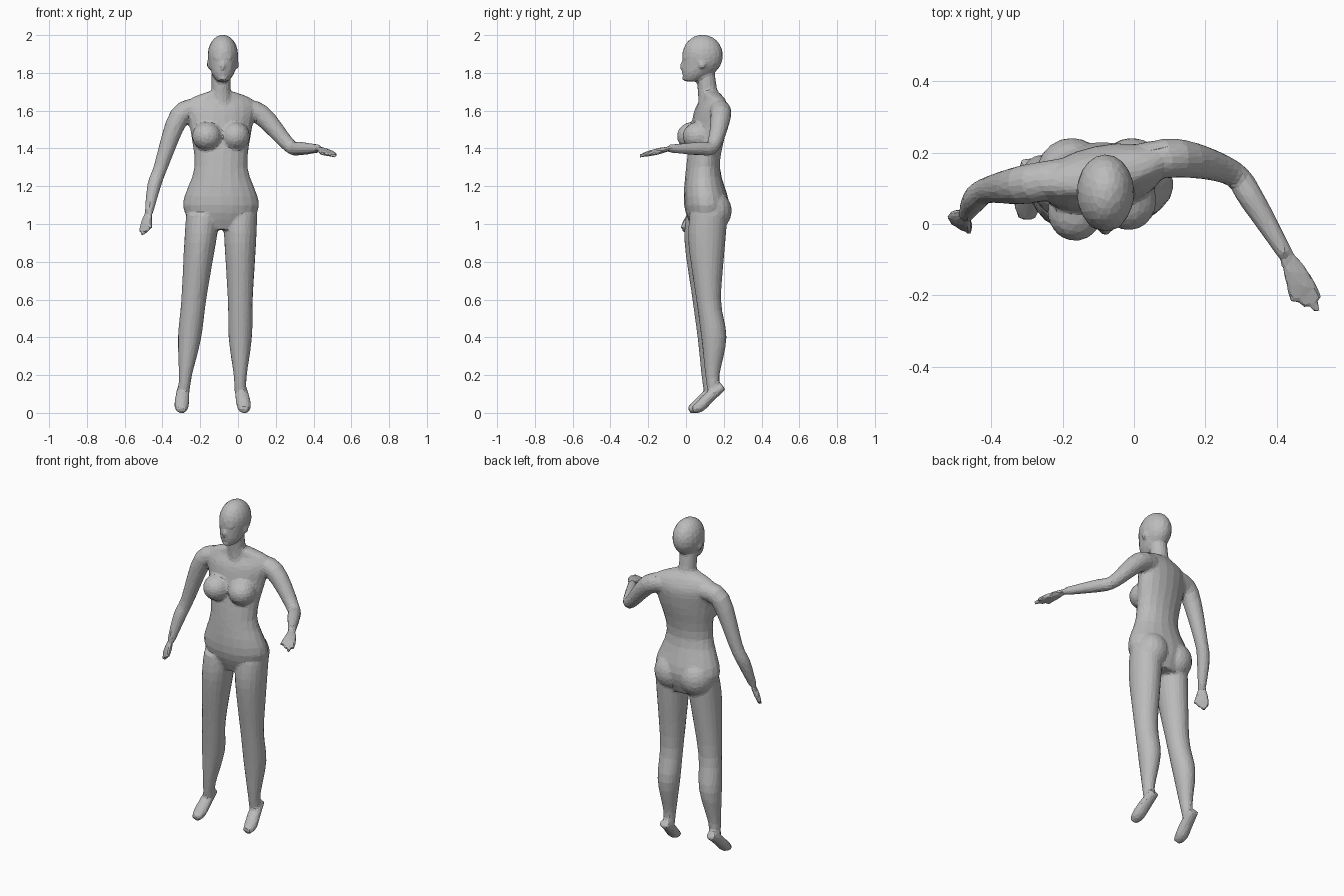
import bpy, bmesh, math
from mathutils import Vector, Matrix

default_cube = bpy.data.objects.get("Cube")
if default_cube:
    bpy.data.objects.remove(default_cube, do_unlink=True)

SIDES = 20
STEPS = 4
MIDDLE = -.09
body_bm = bmesh.new()


def flowing(keys):
    """Fill in rows between key rows along a smooth spline through them."""
    keys = [Vector(key) for key in keys]
    padded = [keys[0], *keys, keys[-1]]
    rows = []
    for before, start, end, after in zip(padded, padded[1:], padded[2:], padded[3:]):
        leave, arrive = (end - before) / 2, (after - start) / 2
        for step in range(STEPS):
            t = step / STEPS
            ease = t * t * (3 - 2 * t)
            rows.append(start.lerp(end, ease) + leave * t * (1 - t) ** 2 - arrive * t * t * (1 - t))
    return rows + [keys[-1]]


def loft(rings):
    """Skin a closed surface through rings given as (centre, side axis, depth axis)."""
    loops = []
    for centre, side, depth in rings:
        angles = [math.tau * i / SIDES for i in range(SIDES)]
        loops.append([body_bm.verts.new(centre + side * math.cos(angle) + depth * math.sin(angle))
                      for angle in angles])
    faces = [body_bm.faces.new(loops[0]), body_bm.faces.new(loops[-1])]
    for low, high in zip(loops, loops[1:]):
        for i in range(SIDES):
            j = (i + 1) % SIDES
            faces.append(body_bm.faces.new((low[i], low[j], high[j], high[i])))
    bmesh.ops.recalc_face_normals(body_bm, faces=faces)


def stack(keys, centre_x, turn):
    """Level rings from keys of (height, y, half width, half depth); x and turn follow the height."""
    rings = []
    for z, y, width, depth in flowing(keys):
        spin = Matrix.Rotation(turn(z), 3, 'Z')
        rings.append((Vector((centre_x(z), y, z)),
                      spin @ Vector((width, 0, 0)), spin @ Vector((0, depth, 0))))
    loft(rings)


def tube(keys, flat=1, across=(1, 0, 0)):
    """Rings square to a path of (x, y, z, radius); flat thins them, across is the wide axis."""
    rows = flowing(keys)
    path = [row.to_3d() for row in rows]
    rings = []
    for i, row in enumerate(rows):
        ahead, behind = path[min(i + 1, len(path) - 1)], path[max(i - 1, 0)]
        along = (ahead - behind).normalized()
        side = Vector(across)
        side = (side - along * side.dot(along)).normalized()
        rings.append((path[i], side * row.w, along.cross(side) * row.w * flat))
    loft(rings)


def ball(centre, size):
    bmesh.ops.create_uvsphere(body_bm, u_segments=SIDES, v_segments=SIDES, radius=1,
                              matrix=Matrix.LocRotScale(Vector(centre), None, Vector(size)))


def straight(height):
    return 0


def chest_turn(height):
    return .2 * min(max((height - 1.2) / .3, 0), 1)


# Torso, turning from the waist up to the shoulders
stack([
    (.97, .115, .13, .08),
    (1.1, .11, .203, .12),
    (1.3, .09, .141, .09),
    (1.5, .12, .166, .09),
    (1.6, .135, .187, .085),
    (1.66, .14, .17, .06),
    (1.7, .125, .07, .045),
], lambda height: MIDDLE, chest_turn)

# Bust and seat
for side in (-1, 1):
    ball((MIDDLE + side * .075, .05 + side * .015, 1.465), (.078, .083, .075))
    ball((MIDDLE + side * .085, .137, 1.07), (.1, .105, .11))

# Neck
tube([(MIDDLE, .13, 1.64, .07), (MIDDLE, .115, 1.7, .052), (MIDDLE, .1, 1.82, .05)])

# Skull and jaw
HEAD = -.08
ball((HEAD, .088, 1.892), (.081, .108, .11))
stack([
    (1.755, .03, .03, .036),
    (1.8, .06, .061, .08),
    (1.88, .085, .079, .104),
], lambda height: HEAD, straight)

# Nose, brow, lips, chin and ears
ball((HEAD, -.018, 1.835), (.013, .016, .022))
ball((HEAD, 0, 1.88), (.05, .02, .012))
ball((HEAD, -.01, 1.8), (.022, .013, .012))
ball((HEAD, 0, 1.77), (.022, .02, .015))
for side in (-1, 1):
    ball((HEAD + side * .075, .085, 1.845), (.01, .018, .026))

# Legs, the right one leaning out, with feet raised on the toes
for hip, lean, toe_out, shift in ((-.19, -.11, -.01, -.01), (.012, 0, .02, .01)):
    stack([
        (1.05, .11 + shift, .09, .1),
        (.9, .1 + shift, .084, .098),
        (.6, .11 + shift, .066, .066),
        (.4, .138 + shift, .062, .067),
        (.2, .13 + shift, .035, .038),
        (.12, .14 + shift, .032, .037),
    ], lambda height: hip + lean * (1 - height), straight)
    ankle = hip + lean * .9
    tube([
        (ankle, .185 + shift, .14, .03),
        (ankle + toe_out / 2, .12 + shift, .09, .037),
        (ankle + toe_out, .065 + shift, .035, .038),
        (ankle + toe_out, .025 + shift, .014, .024),
    ], flat=.8)


# Arms with one set of thicknesses, and hands with three fingers and a thumb
def arm(path, fingertip, spread):
    thickness = (.055, .055, .037, .036, .022)
    tube([(*point, radius) for point, radius in zip(path, thickness)])
    wrist, spread = Vector(path[-1]), Vector(spread).normalized()
    reach = Vector(fingertip) - wrist
    tube([(*wrist, .022), (*(wrist + reach * .3), .032), (*(wrist + reach * .6), .032)],
         flat=.5, across=spread)
    for finger in (-1, 0, 1):
        offset = spread * finger * .02
        tip = wrist + reach * (1 - abs(finger) * .15) + offset
        tube([(*(wrist + reach / 2 + offset), .015), (*tip, .011)], across=spread)
    thumb_tip = wrist + reach * .7 + spread * .045
    tube([(*(wrist + reach / 4 + spread * .015), .016), (*thumb_tip, .011)], across=spread)


# Right arm hangs, left arm reaches out and forward
arm([(-.2, .13, 1.61), (-.31, .11, 1.57), (-.41, .095, 1.3), (-.445, .07, 1.2), (-.472, .025, 1.06)],
    fingertip=(-.505, 0, .94), spread=(.7, -.6, 0))
arm([(0, .165, 1.61), (.12, .185, 1.58), (.272, .145, 1.415), (.33, .07, 1.4), (.425, -.085, 1.4)],
    fingertip=(.515, -.245, 1.36), spread=(-.9, -.5, 0))

# Material
skin = bpy.data.materials.new("plain_grey")
skin.use_nodes = True
skin.diffuse_color = (.5, .5, .5, 1)
skin.node_tree.nodes["Principled BSDF"].inputs["Base Color"].default_value = skin.diffuse_color

# Fuse the parts into one faceted skin
mesh = bpy.data.meshes.new("body")
body_bm.to_mesh(mesh)
body_bm.free()
body = bpy.data.objects.new("body", mesh)
bpy.context.collection.objects.link(body)
fuse = body.modifiers.new("fuse", 'REMESH')
fuse.mode = 'VOXEL'
fuse.voxel_size = .009
soften = body.modifiers.new("soften", 'SMOOTH')
soften.factor = .5
soften.iterations = 4
facet = body.modifiers.new("facet", 'DECIMATE')
facet.ratio = .09
bpy.context.view_layer.update()
graph = bpy.context.evaluated_depsgraph_get()
fused = bpy.data.meshes.new_from_object(body.evaluated_get(graph))
body.modifiers.clear()
body.data = fused
fused.materials.clear()
fused.materials.append(skin)
